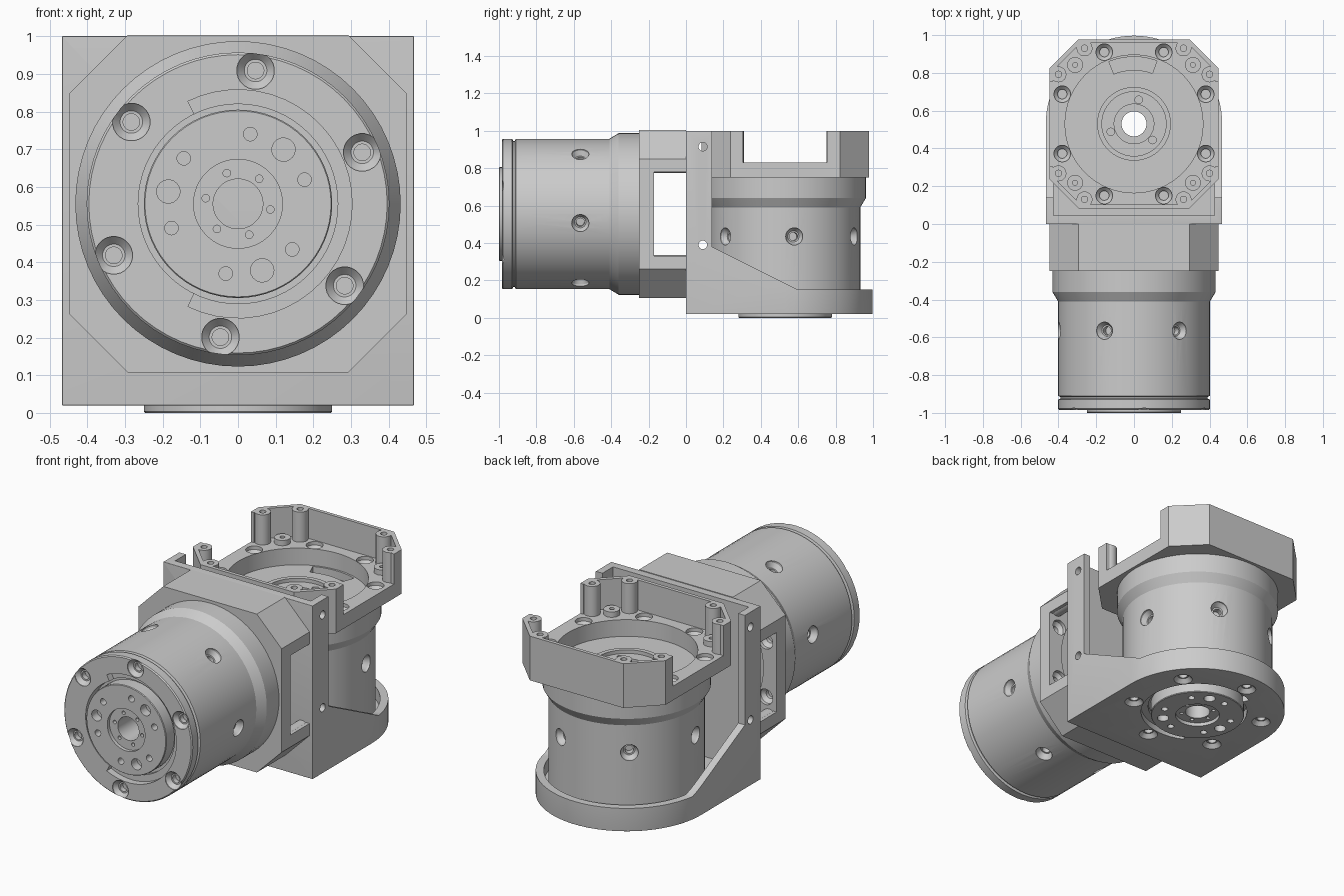
import bpy, bmesh
from math import radians, cos, sin, pi
from mathutils import Matrix, Vector

if "Cube" in bpy.data.objects:
    bpy.data.objects.remove(bpy.data.objects["Cube"])

I = Matrix.Identity(4)
move = Matrix.Translation


def make(name, bm):
    bmesh.ops.recalc_face_normals(bm, faces=bm.faces)
    mesh = bpy.data.meshes.new(name)
    bm.to_mesh(mesh)
    bm.free()
    obj = bpy.data.objects.new(name, mesh)
    bpy.context.collection.objects.link(obj)
    return obj


def lathe(name, profile, places=(I,), seg=64, closed=False):
    """Spin an (r, z) profile about z; one copy per placement matrix."""
    bm = bmesh.new()
    for place in places:
        vs = [bm.verts.new((r, 0, z)) for r, z in profile]
        es = [bm.edges.new(p) for p in zip(vs, vs[1:])]
        if closed:
            es.append(bm.edges.new((vs[-1], vs[0])))
        out = bmesh.ops.spin(bm, geom=vs + es, cent=(0, 0, 0), axis=(0, 0, 1),
                             angle=2 * pi, steps=seg, use_merge=False)
        fresh = [v for v in bm.verts if not v.tag]
        bmesh.ops.transform(bm, matrix=place, verts=fresh)
        for v in fresh:
            v.tag = True
    bmesh.ops.remove_doubles(bm, verts=bm.verts, dist=1e-5)
    return make(name, bm)


def prism_bm(points, z0, z1, place=I):
    bm = bmesh.new()
    face = bm.faces.new([bm.verts.new((x, y, z0)) for x, y in points])
    out = bmesh.ops.extrude_face_region(bm, geom=[face])
    top = [g for g in out["geom"] if isinstance(g, bmesh.types.BMVert)]
    bmesh.ops.translate(bm, verts=top, vec=(0, 0, z1 - z0))
    bmesh.ops.transform(bm, matrix=place, verts=bm.verts)
    bmesh.ops.recalc_face_normals(bm, faces=bm.faces)
    return bm


def prism(name, *args):
    return make(name, prism_bm(*args))


def cut(obj, cutter):
    mod = obj.modifiers.new("cut", "BOOLEAN")
    mod.operation, mod.solver, mod.object = "DIFFERENCE", "EXACT", cutter
    dg = bpy.context.evaluated_depsgraph_get()
    mesh = bpy.data.meshes.new_from_object(obj.evaluated_get(dg))
    obj.modifiers.clear()
    obj.data = mesh
    bpy.data.objects.remove(cutter)


def ring(count, radius, start, z=0.0):
    return [Matrix.Rotation(radians(start) + 2 * pi * k / count, 4, "Z")
            @ move((radius, 0, z)) for k in range(count)]


def arc(radius, a0, a1, n, cy=0.0):
    steps = [radians(a0 + (a1 - a0) * k / n) for k in range(n + 1)]
    return [(radius * cos(a), cy + radius * sin(a)) for a in steps]


def sector(r0, r1, a0, a1, n=32):
    return arc(r0, a0, a1, n) + arc(r1, a1, a0, n)


def octagon(half, chamfer):
    c = half - chamfer
    return [(half, -c), (half, c), (c, half), (-c, half),
            (-half, c), (-half, -c), (-c, -half), (c, -half)]


def drill(obj, radius, z0, z1, places):
    cut(obj, lathe("drill", [(0, z0), (radius, z0), (radius, z1), (0, z1)], places, 20))


def cut_cap(obj, base):
    """Hub opening, rotation-stop slot and six countersunk screws."""
    cut(obj, lathe("opening", [(0, -.1), (.265, -.1), (.265, .3), (0, .3)], [base]))
    cut(obj, prism("slot", sector(.25, .303, -116, 116), -.1, .055, base))
    screw = [(0, -.01), (.05, -.01), (.05, .02), (.03, .042), (.022, .042), (.022, .07), (0, .07)]
    cut(obj, lathe("screws", screw, [base @ m for m in ring(6, .357, 37.5)], 24))


def finish(obj, place):
    obj.matrix_world = place
    bpy.ops.object.select_all(action="DESELECT")
    obj.select_set(True)
    bpy.context.view_layer.objects.active = obj
    bpy.ops.object.shade_smooth_by_angle(angle=radians(28))


def actuator(prefix, place):
    # Output hub with bolt and pin holes
    hub = lathe(prefix + "_output_hub", [(.066, .02), (.118, .02), (.118, 0), (.247, 0), (.25, .004),
                                         (.25, .09), (.066, .09)], closed=True)
    drill(hub, .01, -.01, .05, ring(6, .087, 10))
    drill(hub, .018, -.01, .05, ring(6, .188, 40))
    drill(hub, .031, -.01, .05, ring(3, .188, 70))

    # Round housing with a stepped rear pocket
    housing = lathe(prefix + "_housing", [
        (.066, .075), (.39, .075), (.39, .085), (.402, .09), (.402, .59), (.432, .64),
        (.432, .752), (.366, .752), (.366, .735), (.195, .735), (.195, .75), (.17, .75),
        (.17, .73), (.105, .73), (.105, .71), (.066, .71)], closed=True)
    sideways = Matrix.Rotation(pi / 2, 4, "Y")
    side = [(0, -.07), (.022, -.07), (.022, -.035), (.03, -.035), (.046, -.01), (.046, .05), (0, .05)]
    cut(housing, lathe("side_screws", side, [m @ sideways for m in ring(6, .4, 7, .435)], 24))
    cut(housing, prism("pocket_slot", sector(.285, .355, 70, 112, 12), .69, .9))
    drill(housing, .02, .71, .8, ring(3, .13, 79))

    # Octagonal rear frame: two walls, open on both sides
    frame = prism(prefix + "_rear_frame", octagon(.448, .155), .75, 1)
    cut(frame, prism("tray", octagon(.428, .147), .83, 1.1))
    cut(frame, prism("window", [(-1, -.225), (1, -.225), (1, .225), (-1, .225)], .83, 1.1))
    cut(frame, lathe("pocket", [(0, .6), (.365, .6), (.365, 1.1), (0, 1.1)]))
    screw = [(0, .77), (.025, .77), (.025, .79), (.044, .81), (.044, .9), (0, .9)]
    cut(frame, lathe("frame_screws", screw, ring(8, .411, 22.5), 24))

    # Corner posts and low pads, each with a threaded hole
    signs = [(sx, sy) for sx in (-1, 1) for sy in (-1, 1)]
    posts = lathe(prefix + "_corner_posts", [(0, .81), (.042, .81), (.042, 1), (.017, 1), (.017, .93), (0, .93)],
                  [move((sx * x, sy * y, 0)) for sx, sy in signs for x, y in ((.4, .262), (.262, .4))], 24)
    pads = lathe(prefix + "_corner_pads", [(0, .81), (.042, .81), (.042, .86), (.013, .86), (.013, .83), (0, .83)],
                 [move((sx * .312, sy * .312, 0)) for sx, sy in signs], 24)
    for part in (hub, housing, frame, posts, pads):
        finish(part, place)


upright = move((0, .53, 0))
lying = move((0, -1, .555)) @ Matrix.Rotation(-pi / 2, 4, "X")
actuator("upright", upright)
actuator("lying", lying)

# End cap of the lying unit
cap = lathe("lying_end_cap", [(0, .016), (.396, .016), (.402, .022), (.402, .07), (.39, .076), (0, .076)])
cut_cap(cap, I)
finish(cap, lying)


# Angle bracket: shell with a rounded foot, side gussets and upright plate
def foot(radius, front):
    return [(-radius, front), (radius, front)] + arc(radius, 0, 180, 40, .53)


def round_edges(bm, test, width):
    edges = [e for e in bm.edges if test(*(v.co for v in e.verts))
             and e.calc_face_angle(0) > radians(50)]
    bmesh.ops.bevel(bm, geom=edges, offset=width, segments=5, profile=.5,
                    affect="EDGES", clamp_overlap=True)


bm = prism_bm(foot(.467, 0), .02, 1)
round_edges(bm, lambda a, b: min(a.z, b.z) > .99 and a.x * b.x > .2 and abs(a.y - b.y) > .4, .06)
round_edges(bm, lambda a, b: max(a.y, b.y) < .001 or max(a.z, b.z) < .021, .018)
bracket = make("angle_bracket", bm)
across = Matrix(((0, 0, 1, 0), (1, 0, 0, 0), (0, 1, 0, 0), (0, 0, 0, 1)))
cut(bracket, prism("gusset_line", [(.14, 1.2), (.14, .38), (.6, .15), (1.2, .15), (1.2, 1.2)], -1, 1, across))
cut(bracket, prism("inside", foot(.425, .045), .08, 1.2))
cut_cap(bracket, upright)
for z in (.39, .915):
    drill(bracket, .023, -1, 1, [move((0, .09, z)) @ Matrix.Rotation(pi / 2, 4, "Y")])
finish(bracket, I)
